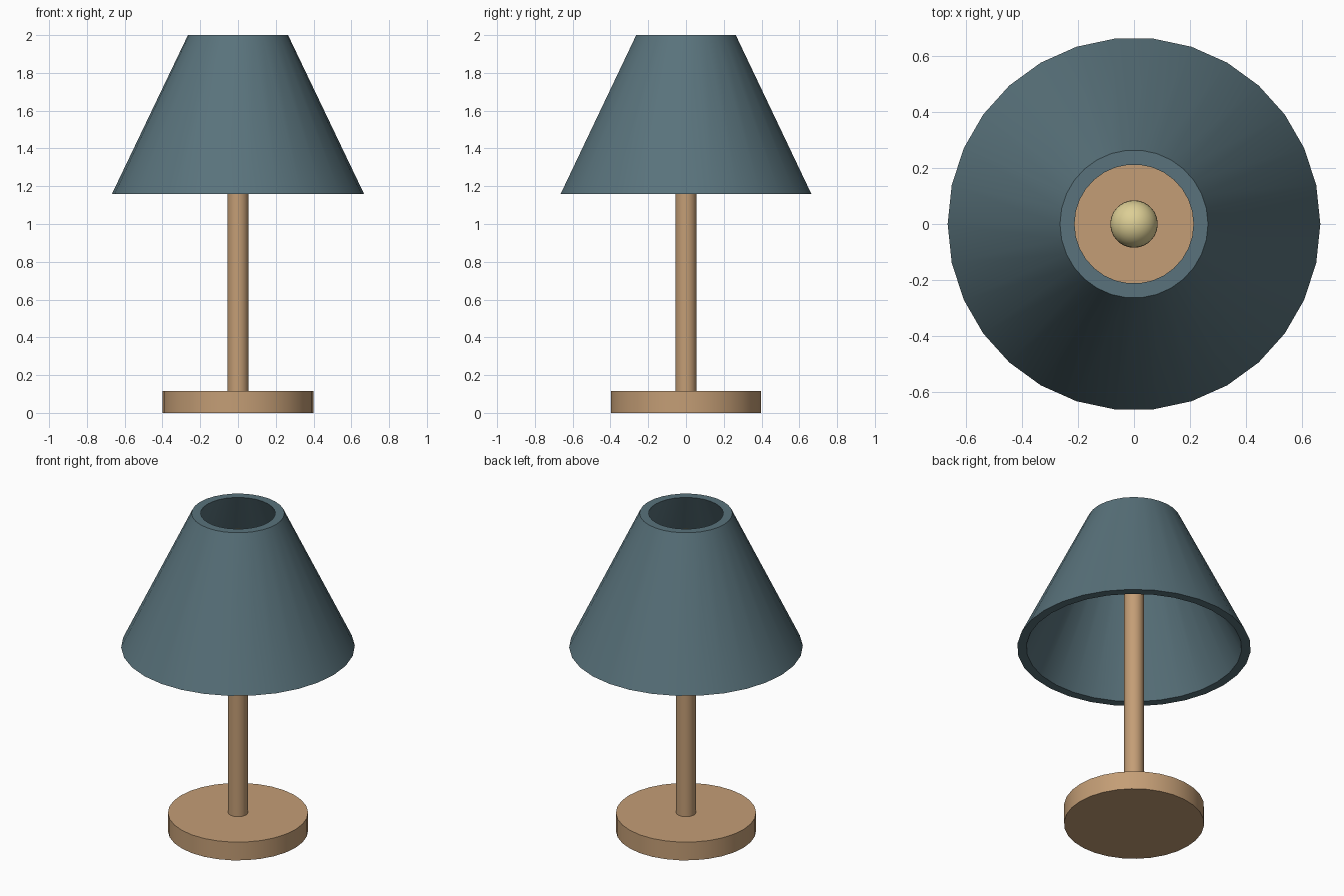
import bpy, bmesh, math

if "Cube" in bpy.data.objects:
    bpy.data.objects.remove(bpy.data.objects["Cube"])

SIDES = 30


def material(name, rgb):
    m = bpy.data.materials.new(name)
    m.diffuse_color = (*rgb, 1)
    m.use_nodes = True
    m.node_tree.nodes["Principled BSDF"].inputs["Base Color"].default_value = m.diffuse_color
    return m


def lathe(name, profile, mat, closed=False):
    """Revolve an (r, z) profile about z; an open profile is capped at both ends."""
    bm = bmesh.new()
    rings = [[bm.verts.new((r * math.cos(2 * math.pi * i / SIDES),
                            r * math.sin(2 * math.pi * i / SIDES), z))
              for i in range(SIDES)] for r, z in profile]
    pairs = list(zip(rings, rings[1:]))
    if closed:
        pairs.append((rings[-1], rings[0]))
    else:
        bm.faces.new(rings[0])
        bm.faces.new(rings[-1])
    for a, b in pairs:
        for i in range(SIDES):
            j = (i + 1) % SIDES
            bm.faces.new((a[i], a[j], b[j], b[i]))
    bmesh.ops.recalc_face_normals(bm, faces=bm.faces)
    me = bpy.data.meshes.new(name)
    bm.to_mesh(me)
    bm.free()
    ob = bpy.data.objects.new(name, me)
    bpy.context.collection.objects.link(ob)
    finish(ob, mat)


def finish(ob, mat):
    ob.data.materials.append(mat)
    bpy.ops.object.select_all(action='DESELECT')
    ob.select_set(True)
    bpy.context.view_layer.objects.active = ob
    bpy.ops.object.shade_smooth_by_angle(angle=math.radians(30))


wood = material("wood", (0.55, 0.34, 0.18))
fabric = material("blue_fabric", (0.10, 0.17, 0.20))
glow = material("bulb_yellow", (0.72, 0.62, 0.30))

# Round foot and pole
lathe("base", [(0.4, 0), (0.4, 0.115)], wood)
lathe("pole", [(0.056, 0.10), (0.056, 1.76)], wood)

# Hollow tapered shade with flat rims
lathe("shade", [(0.667, 1.16), (0.265, 2.0), (0.213, 2.0), (0.615, 1.16)],
      fabric, closed=True)

# Bulb on top of the pole
bpy.ops.mesh.primitive_uv_sphere_add(segments=SIDES, ring_count=16,
                                     radius=0.085, location=(0, 0, 1.81))
bulb = bpy.context.object
bulb.name = "bulb"
finish(bulb, glow)
